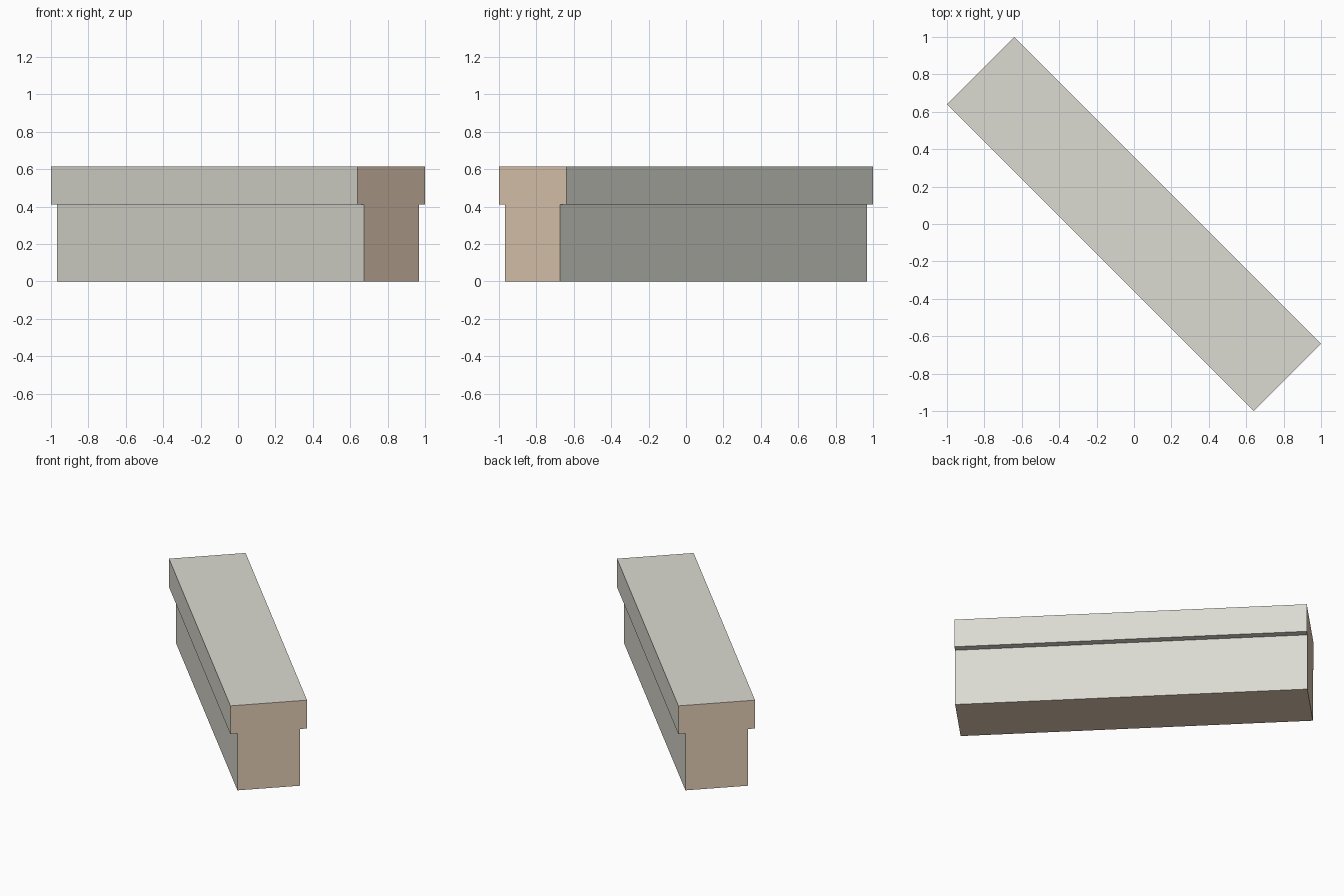
import bpy
import bmesh
from math import radians
from mathutils import Matrix, Vector

cube = bpy.data.objects.get("Cube")
if cube:
    bpy.data.objects.remove(cube, do_unlink=True)


def make_material(name, rgb):
    mat = bpy.data.materials.new(name)
    mat.use_nodes = True
    mat.diffuse_color = (*rgb, 1)
    mat.node_tree.nodes["Principled BSDF"].inputs["Base Color"].default_value = (*rgb, 1)
    return mat


stone = make_material("pale_grey_stone", (0.708, 0.701, 0.638))
core = make_material("tan_core", (0.783, 0.620, 0.467))

# Wall dimensions: body, overhanging coping and length
HALF_LENGTH = 1.159
BODY_HALF, COPING_HALF = 0.208, 0.255
LEDGE, TOP = 0.41, 0.615

# T-shaped cross-section, mirrored from its right half
right = [(BODY_HALF, 0), (BODY_HALF, LEDGE), (COPING_HALF, LEDGE), (COPING_HALF, TOP)]
profile = right + [(-y, z) for y, z in reversed(right)]

# Extrude the section along the wall
bm = bmesh.new()
section = bm.faces.new([bm.verts.new((-HALF_LENGTH, y, z)) for y, z in profile])
ends = bmesh.ops.extrude_face_region(bm, geom=[section], use_keep_orig=True)
moved = [v for v in ends["geom"] if isinstance(v, bmesh.types.BMVert)]
bmesh.ops.translate(bm, verts=moved, vec=Vector((2 * HALF_LENGTH, 0, 0)))
bmesh.ops.recalc_face_normals(bm, faces=bm.faces)

# Cut ends and the base show the core; all other faces are stone
for face in bm.faces:
    on_base = face.calc_center_median().z < 0.01
    face.material_index = int(abs(face.normal.x) > 0.5 or on_base)

# The wall runs diagonally
bmesh.ops.transform(bm, matrix=Matrix.Rotation(radians(-45), 4, "Z"), verts=bm.verts)

mesh = bpy.data.meshes.new("wall_with_coping")
bm.to_mesh(mesh)
bm.free()
mesh.materials.append(stone)
mesh.materials.append(core)
wall = bpy.data.objects.new("wall_with_coping", mesh)
bpy.context.collection.objects.link(wall)
